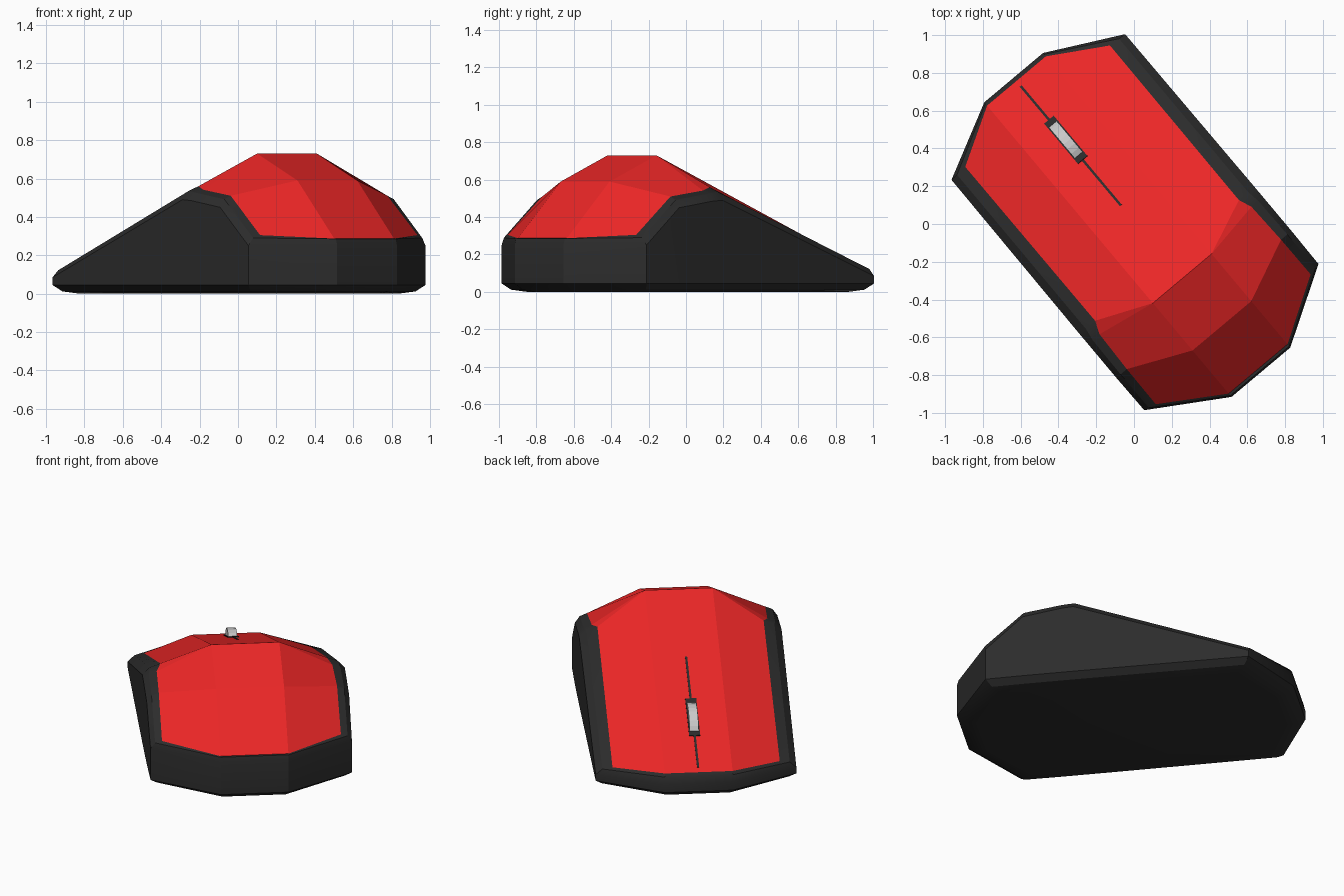
import bpy, bmesh
from math import radians, atan2, cos, sin
from mathutils import Matrix, Vector

if "Cube" in bpy.data.objects:
    bpy.data.objects.remove(bpy.data.objects["Cube"])

# Built along local x (nose at -x), then turned to its final heading
TURN = Matrix.Rotation(radians(-50), 4, 'Z') @ Matrix.Translation((0, 0.01, 0))


def material(name, rgb):
    m = bpy.data.materials.new(name)
    m.diffuse_color = (*rgb, 1)
    m.use_nodes = True
    m.node_tree.nodes["Principled BSDF"].inputs["Base Color"].default_value = m.diffuse_color
    return m


RED = material("red", (0.85, 0.02, 0.02))
BLACK = material("black", (0.025, 0.025, 0.025))


def finish(name, bm, mat=None, smooth=None):
    bmesh.ops.remove_doubles(bm, verts=bm.verts, dist=1e-5)
    bmesh.ops.recalc_face_normals(bm, faces=bm.faces)
    bm.transform(TURN)
    me = bpy.data.meshes.new(name)
    bm.to_mesh(me)
    bm.free()
    ob = bpy.data.objects.new(name, me)
    bpy.context.collection.objects.link(ob)
    if mat:
        me.materials.append(mat)
    if smooth:
        bpy.ops.object.select_all(action='DESELECT')
        ob.select_set(True)
        bpy.context.view_layer.objects.active = ob
        bpy.ops.object.shade_smooth_by_angle(angle=radians(smooth))
    return ob


# Half outlines from nose to tail: edge of the red shell, and widest line of the body
seam = [(-.98, .203, .16), (-.806, .50, .132), (.26, .497, .56), (.33, .525, .542),
        (.564, .533, .51), (.805, .535, .305), (1.01, .203, .287)]
rim = [(-1.003, .203, .10), (-.80, .60, .085), (.26, .605, .49), (.33, .605, .485),
       (.564, .605, .45), (.79, .602, .25), (1.033, .203, .255)]
ridge, crease = (.385, .203, .73), (.712, .203, .59)


def flip(p):
    return (p[0], -p[1], p[2])


def add_face(bm, pts):
    bm.faces.new([bm.verts.new(p) for p in pts])


# Red top shell: centre strips plus mirrored side panels
bm = bmesh.new()
spine = [seam[0], ridge, crease, seam[6]]
for a, b in zip(spine, spine[1:]):
    add_face(bm, [a, b, flip(b), flip(a)])
panels = [(seam[0], seam[1], seam[2], ridge), (ridge, seam[2], seam[3]),
          (ridge, seam[3], seam[4], crease), (crease, seam[4], seam[5], seam[6])]
for p in panels:
    add_face(bm, p)
    add_face(bm, [flip(q) for q in p])
finish("top_shell", bm, RED)


# Black lower body: rings stepping down from the seam to the base
def scaled(ring, inset, z):
    return [(x * (1 - inset), y * (1 - inset / .6), z) for x, y, _ in ring]


shoulder = [tuple(Vector(s).lerp(Vector(r), .6) + Vector((0, 0, .018)))
            for s, r in zip(seam, rim)]
halves = [seam, shoulder, rim, scaled(rim, 0, .045),
          scaled(rim, .04, .012), scaled(rim, .11, 0)]
bm = bmesh.new()
rings = [[bm.verts.new(p) for p in h + [flip(q) for q in reversed(h)]] for h in halves]
for a, b in zip(rings, rings[1:]):
    n = len(a)
    for i in range(n):
        bm.faces.new([a[i], a[(i + 1) % n], b[(i + 1) % n], b[i]])
bm.faces.new(rings[-1])
finish("lower_body", bm, BLACK, 28)

# Parts set into the sloping centre strip
slope = atan2(ridge[2] - seam[0][2], ridge[0] - seam[0][0])


def on_slope(x, lift):
    z = seam[0][2] + (x - seam[0][0]) * sin(slope) / cos(slope)
    return (Matrix.Translation((x, 0, z)) @ Matrix.Rotation(-slope, 4, 'Y')
            @ Matrix.Translation((0, 0, lift)))


def inlay(name, x, length, width, top):
    bm = bmesh.new()
    bmesh.ops.create_cube(bm, size=1, matrix=on_slope(x, top - .01)
                          @ Matrix.Diagonal((length, width, .02, 1)))
    finish(name, bm, BLACK)


inlay("button_split", -.532, .825 / cos(slope), .013, .003)
inlay("wheel_slot", -.572, .30, .066, .006)

# Scroll wheel
bm = bmesh.new()
bmesh.ops.create_cone(bm, cap_ends=True, segments=32, radius1=.165, radius2=.165, depth=.054,
                      matrix=on_slope(-.572, -.112) @ Matrix.Rotation(radians(90), 4, 'X'))
finish("scroll_wheel", bm)
